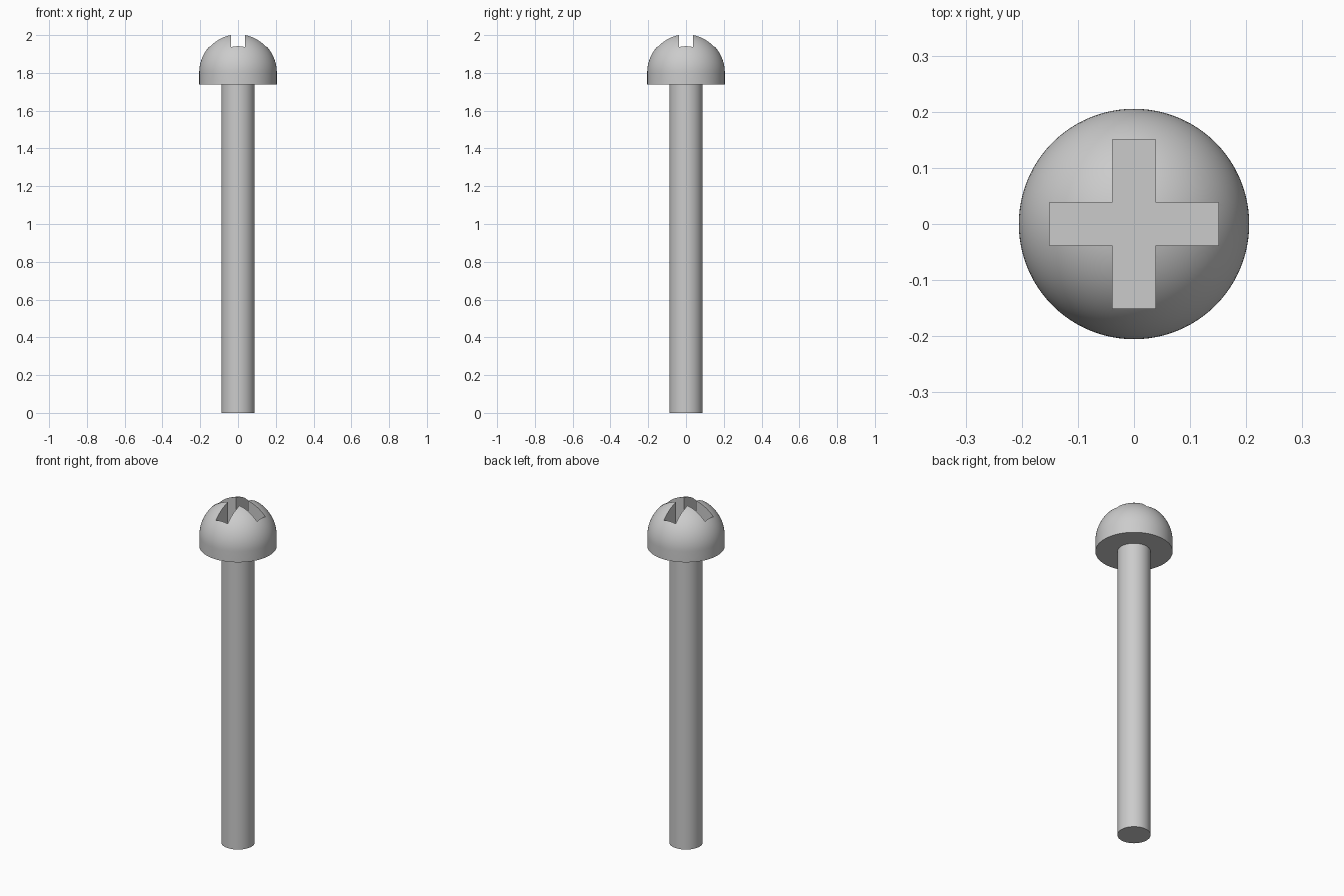
import bpy
import bmesh
import math

if "Cube" in bpy.data.objects:
    bpy.data.objects.remove(bpy.data.objects["Cube"], do_unlink=True)

HEAD_R, SHAFT_R = 0.2054, 0.0885
HEAD_BASE, DOME_Z = 1.739, 1.8017
SLOT_HALF, SLOT_REACH, SLOT_FLOOR = 0.038, 0.1505, 1.80
SEGMENTS = 96

steel = bpy.data.materials.new("grey_steel")
steel.use_nodes = True
steel.diffuse_color = (0.6, 0.6, 0.6, 1)
steel.node_tree.nodes["Principled BSDF"].inputs["Base Color"].default_value = (0.6, 0.6, 0.6, 1)


def add_object(name, bm):
    bmesh.ops.recalc_face_normals(bm, faces=bm.faces)
    mesh = bpy.data.meshes.new(name)
    bm.to_mesh(mesh)
    bm.free()
    mesh.materials.append(steel)
    obj = bpy.data.objects.new(name, mesh)
    bpy.context.collection.objects.link(obj)
    return obj


def activate(obj):
    bpy.ops.object.select_all(action='DESELECT')
    obj.select_set(True)
    bpy.context.view_layer.objects.active = obj


def lathe(name, profile):
    """Spin an (r, z) profile around the z axis."""
    bm = bmesh.new()
    verts = [bm.verts.new((r, 0, z)) for r, z in profile]
    edges = [bm.edges.new(pair) for pair in zip(verts, verts[1:])]
    bmesh.ops.spin(bm, geom=verts + edges, cent=(0, 0, 0), axis=(0, 0, 1),
                   angle=2 * math.pi, steps=SEGMENTS)
    bmesh.ops.remove_doubles(bm, verts=bm.verts, dist=0.0001)
    return add_object(name, bm)


# Shaft: plain rod running up to the underside of the head
shaft = lathe("shaft", [(0, 0), (SHAFT_R, 0), (SHAFT_R, HEAD_BASE), (0, HEAD_BASE)])

# Head: short straight rim with a hemispherical dome
STEPS = 24
dome = [(HEAD_R * math.cos(a), DOME_Z + HEAD_R * math.sin(a))
        for a in (math.pi / 2 * i / STEPS for i in range(STEPS))]
head = lathe("head", [(0, HEAD_BASE), (HEAD_R, HEAD_BASE)] + dome + [(0, DOME_Z + HEAD_R)])

# Cross-shaped cutter: one arm corner triple turned four times
bm = bmesh.new()
outline = []
for quarter in range(4):
    c, s = round(math.cos(quarter * math.pi / 2)), round(math.sin(quarter * math.pi / 2))
    for x, y in [(SLOT_REACH, -SLOT_HALF), (SLOT_REACH, SLOT_HALF), (SLOT_HALF, SLOT_HALF)]:
        outline.append(bm.verts.new((x * c - y * s, x * s + y * c, SLOT_FLOOR)))
floor = bm.faces.new(outline)
walls = bmesh.ops.extrude_face_region(bm, geom=[floor])
top = [v for v in walls["geom"] if isinstance(v, bmesh.types.BMVert)]
bmesh.ops.translate(bm, verts=top, vec=(0, 0, 0.4))
if floor.is_valid and len(bm.faces) < 14:
    bm.faces.new(outline)
cutter = add_object("slot_cutter", bm)
cutter.hide_render = True

# Cut the cross slot into the head
cut = head.modifiers.new("cross_slot", 'BOOLEAN')
cut.operation = 'DIFFERENCE'
cut.solver = 'EXACT'
cut.object = cutter
activate(head)
bpy.ops.object.modifier_apply(modifier=cut.name)
bpy.data.objects.remove(cutter, do_unlink=True)

# Smooth the round surfaces, keep rims and slot edges crisp
for obj in (shaft, head):
    activate(obj)
    bpy.ops.object.shade_smooth_by_angle(angle=math.radians(30))
